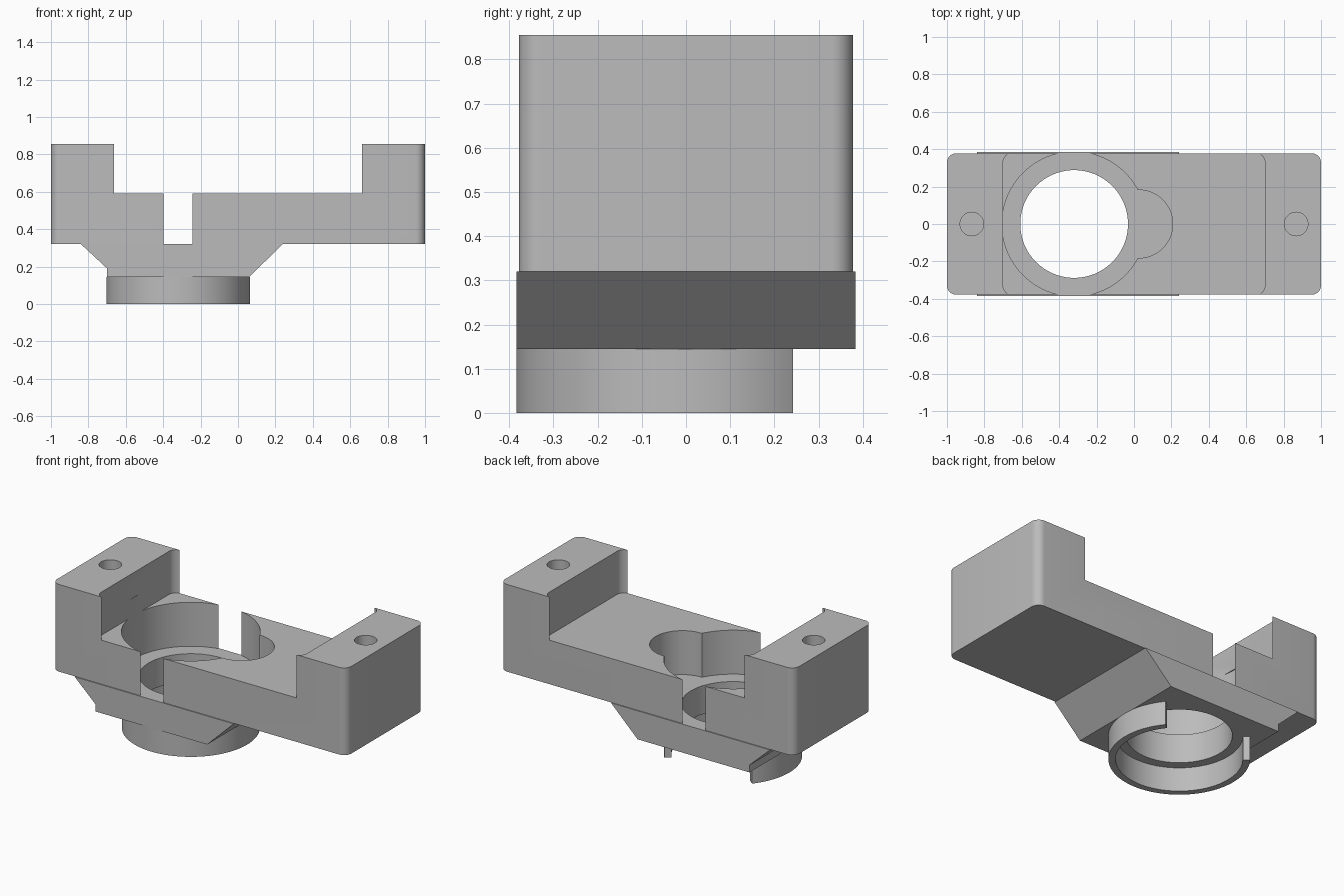
import bpy, bmesh
from math import sin, cos, radians
from mathutils import Vector

cube = bpy.data.objects.get("Cube")
if cube:
    bpy.data.objects.remove(cube, do_unlink=True)

grey = bpy.data.materials.new("plain_grey")
grey.use_nodes = True
COLOUR = (0.5, 0.5, 0.5, 1)
grey.diffuse_color = COLOUR
grey.node_tree.nodes["Principled BSDF"].inputs["Base Color"].default_value = COLOUR

CX = -0.32           # centre of the round socket
FLOOR = 0.32         # socket floor and underside of the bar


def arc(cx, cy, r, start, end, steps):
    """Points along an arc, angles in degrees."""
    angles = [radians(start + (end - start) * i / steps) for i in range(steps + 1)]
    return [(cx + r * cos(a), cy + r * sin(a)) for a in angles]


def circle(cx, cy, r, steps=96):
    return arc(cx, cy, r, 0, 360, steps)[:-1]


def rounded_rect(hx, hy, r):
    points = []
    for i, (sx, sy) in enumerate([(1, 1), (-1, 1), (-1, -1), (1, -1)]):
        points += arc(sx * (hx - r), sy * (hy - r), r, 90 * i, 90 * i + 90, 8)
    return points


def prism(name, outline, low, high, axis="z"):
    """Extrude a closed outline along z, or an x-z outline along y."""
    bm = bmesh.new()
    place = (lambda p: (p[0], p[1], low)) if axis == "z" else (lambda p: (p[0], low, p[1]))
    face = bm.faces.new([bm.verts.new(place(p)) for p in outline])
    extruded = bmesh.ops.extrude_face_region(bm, geom=[face])["geom"]
    step = Vector((0, 0, high - low)) if axis == "z" else Vector((0, high - low, 0))
    bmesh.ops.translate(bm, vec=step, verts=[v for v in extruded if isinstance(v, bmesh.types.BMVert)])
    bmesh.ops.recalc_face_normals(bm, faces=bm.faces)
    mesh = bpy.data.meshes.new(name)
    bm.to_mesh(mesh)
    bm.free()
    mesh.materials.append(grey)
    obj = bpy.data.objects.new(name, mesh)
    bpy.context.collection.objects.link(obj)
    return obj


def finish(obj, cutters=()):
    """Apply the cuts, then smooth the curved walls."""
    bpy.ops.object.select_all(action="DESELECT")
    obj.select_set(True)
    bpy.context.view_layer.objects.active = obj
    for cutter in cutters:
        mod = obj.modifiers.new("cut", "BOOLEAN")
        mod.operation, mod.solver, mod.object = "DIFFERENCE", "EXACT", cutter
        bpy.ops.object.modifier_apply(modifier=mod.name)
        bpy.data.objects.remove(cutter, do_unlink=True)
    bpy.ops.object.shade_smooth_by_angle(angle=radians(30))


# Main bar with raised ends, socket, side lobe and screw holes
bar = prism("main_bar", rounded_rect(1, 0.378, 0.05), FLOOR, 0.855)
cuts = [
    prism("saddle_cut", rounded_rect(0.7, 0.38, 0.05), 0.59, 1),
    prism("socket_cut", circle(CX, 0, 0.386), 0.2, 0.7),
    prism("lobe_cut", circle(0.025, 0, 0.182, 64), 0.2, 0.7),
]
cuts += [prism("screw_cut", circle(x, 0, 0.063, 32), 0.45, 1) for x in (-0.867, 0.867)]
finish(bar, cuts)

# Tapered block under the socket
taper = [(-0.84, FLOOR), (-0.7, 0.19), (-0.7, 0.145), (0.06, 0.145), (0.24, FLOOR)]
block = prism("tapered_block", taper, -0.384, 0.384, axis="y")
finish(block, [prism("bore_cut", circle(CX, 0, 0.288), 0, 0.5)])

# Open collar hanging below, with its gap at the back
collar_outline = arc(CX, 0, 0.384, 141, 399, 80) + arc(CX, 0, 0.345, 399, 141, 80)
finish(prism("open_collar", collar_outline, 0, 0.145))
